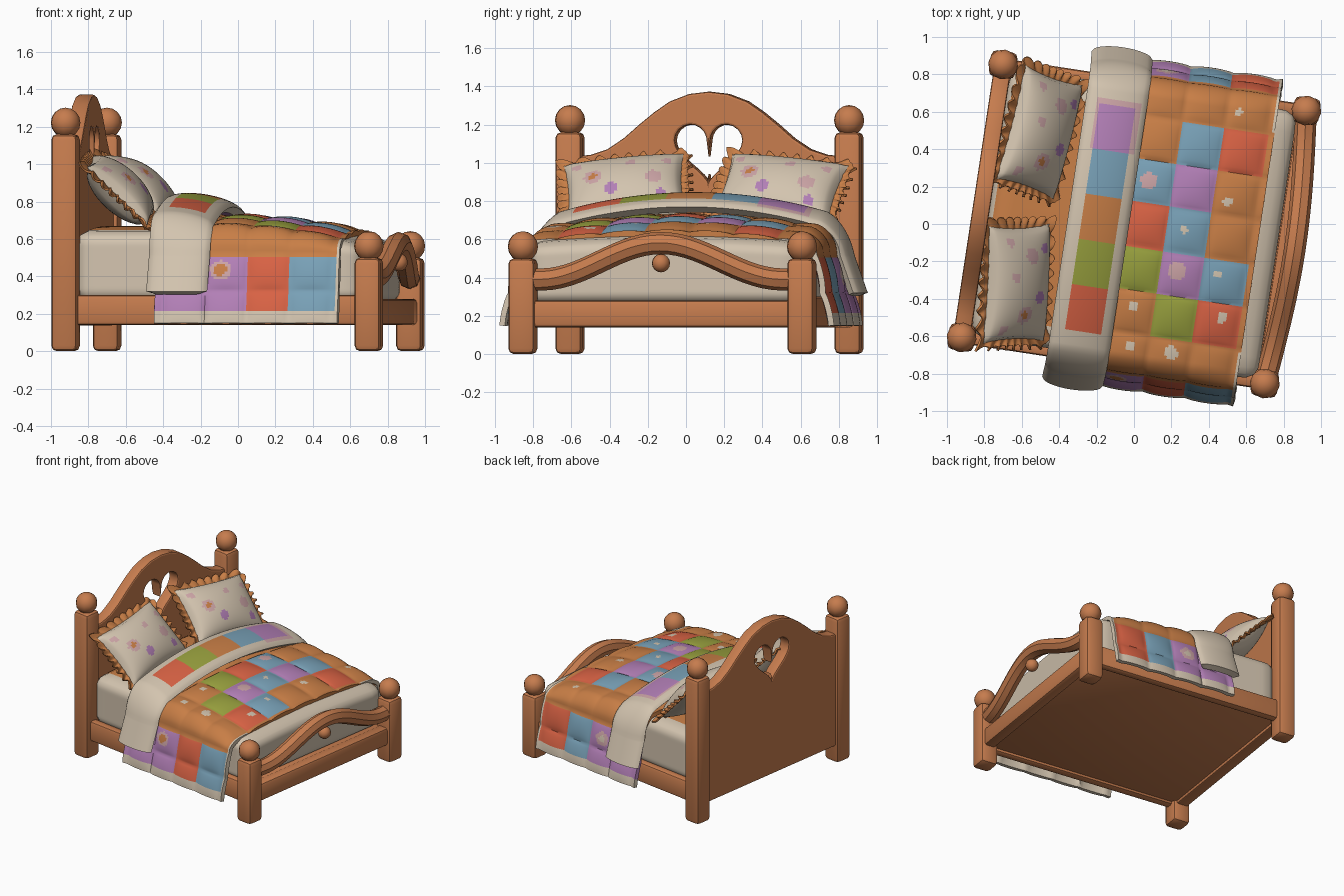
import bpy, bmesh, math
from mathutils import Matrix, Vector

if "Cube" in bpy.data.objects:
    bpy.data.objects.remove(bpy.data.objects["Cube"])

# ---------- colours ----------
def lin(c):
    c /= 255
    return c / 12.92 if c < .04045 else ((c + .055) / 1.055) ** 2.4

NAMES = ["wood", "cream", "orange", "purple", "blue", "green", "red", "pink"]
RGB = [(198, 124, 78), (211, 196, 175), (200, 126, 70), (178, 127, 182),
       (120, 160, 182), (152, 160, 62), (216, 98, 68), (204, 164, 166)]
MATS = []
for n, c in zip(NAMES, RGB):
    m = bpy.data.materials.new(n)
    m.diffuse_color = (lin(c[0]), lin(c[1]), lin(c[2]), 1)
    m.use_nodes = True
    m.node_tree.nodes["Principled BSDF"].inputs["Base Color"].default_value = m.diffuse_color
    MATS.append(m)
W, C, O, P, B, G, R, K = range(8)

# ---------- helpers (x = bed length, head at -x; y = bed width) ----------
def add(name, bm, mats=(W,)):
    bmesh.ops.recalc_face_normals(bm, faces=bm.faces) if len(mats) == 1 else None
    me = bpy.data.meshes.new(name)
    bm.to_mesh(me)
    bm.free()
    ob = bpy.data.objects.new(name, me)
    bpy.context.collection.objects.link(ob)
    for i in mats:
        me.materials.append(MATS[i])
    return ob

def box(name, lo, hi, bev=.02, seg=2):
    bm = bmesh.new()
    bmesh.ops.create_cube(bm, size=1)
    for v in bm.verts:
        v.co = Vector([lo[k] + (v.co[k] + .5) * (hi[k] - lo[k]) for k in range(3)])
    ob = add(name, bm)
    mod = ob.modifiers.new("round", "BEVEL")
    mod.width, mod.segments = bev, seg
    return ob

def ball(name, loc, r):
    bm = bmesh.new()
    bmesh.ops.create_uvsphere(bm, u_segments=12, v_segments=8, radius=r)
    bmesh.ops.translate(bm, verts=bm.verts, vec=loc)
    return add(name, bm)

def grid(name, nu, nv, point, colour, thick=0, tag=None):
    """Sheet over a unit square; point(a, b) gives position, colour(a, b) the material."""
    bm = bmesh.new()
    vs = [[bm.verts.new(point(i / nu, j / nv)) for j in range(nv + 1)] for i in range(nu + 1)]
    for i in range(nu):
        for j in range(nv):
            f = bm.faces.new((vs[i][j], vs[i + 1][j], vs[i + 1][j + 1], vs[i][j + 1]))
            f.material_index = colour((i + .5) / nu, (j + .5) / nv)
    ob = add(name, bm, range(8))
    if thick:
        mod = ob.modifiers.new("thickness", "SOLIDIFY")
        mod.thickness, mod.offset = thick, -1
    return ob

def spot(spots, a, b):
    """Last painted spot covering (a, b), if any."""
    hit = None
    for x, y, r, m in spots:
        if (a - x) ** 2 + (b - y) ** 2 < r * r:
            hit = m
    return hit

# ---------- posts and rails ----------
for s, side in ((-1, "right"), (1, "left")):
    for x, top, end in ((-.82, 1.16, "head"), (.82, .5, "foot")):
        y = s * .738
        box(f"{end}_post_{side}", (x - .071, y - .071, 0), (x + .071, y + .071, top), .03)
        ball(f"{end}_post_ball_{side}", (x, y, top + .062), .08)
    box(f"side_rail_{side}", (-.8, s * .735 - .035, .14), (.8, s * .735 + .035, .3))
box("foot_rail", (.775, -.72, .14), (.865, .72, .28))
box("base_board", (-.79, -.72, .16), (.79, .72, .27), .01)

# ---------- arched foot rail and its knob ----------
cu = bpy.data.curves.new("foot_arch", "CURVE")
cu.dimensions = "3D"
cu.bevel_depth, cu.bevel_resolution, cu.use_fill_caps = .058, 2, True
sp = cu.splines.new("POLY")
sp.points.add(32)
for i, p in enumerate(sp.points):
    y = -.72 + 1.44 * i / 32
    z = .39 + .095 * (1 + math.cos(math.pi * min(1, abs(y) / .64)))
    p.co = (.82 + .05 * math.cos(math.pi * y / 1.44), y, z, 1)
cu.materials.append(MATS[W])
bpy.context.collection.objects.link(bpy.data.objects.new("foot_arch", cu))
ball("foot_knob", (.87, 0, .475), .048)

# ---------- headboard with heart cut-out ----------
half = [(.72, 1.02), (.62, 1.03), (.53, 1.06), (.44, 1.12), (.36, 1.19), (.28, 1.255),
        (.2, 1.31), (.1, 1.348)]
outline = [(-.72, .15), (.72, .15)] + half + [(0, 1.36)] + [(-y, z) for y, z in half[::-1]]
heart = []
for i in range(40):
    t = 2 * math.pi * i / 40
    heart.append((.0119 * 16 * math.sin(t) ** 3, 1.07 + .0119 * (
        13 * math.cos(t) - 5 * math.cos(2 * t) - 2 * math.cos(3 * t) - math.cos(4 * t))))
cu = bpy.data.curves.new("headboard", "CURVE")
cu.dimensions, cu.fill_mode = "2D", "BOTH"
cu.extrude, cu.bevel_depth, cu.bevel_resolution = .034, .012, 1
for pts in (outline, heart):
    sp = cu.splines.new("POLY")
    sp.points.add(len(pts) - 1)
    sp.use_cyclic_u = True
    for p, (y, z) in zip(sp.points, pts):
        p.co = (y, z, 0, 1)
cu.materials.append(MATS[W])
ob = bpy.data.objects.new("headboard", cu)
bpy.context.collection.objects.link(ob)
ob.matrix_world = Matrix(((0, 0, 1, -.82), (1, 0, 0, 0), (0, 1, 0, 0), (0, 0, 0, 1)))

# ---------- mattress: rounded, sagging block ----------
bm = bmesh.new()
bmesh.ops.create_cube(bm, size=2)
bmesh.ops.subdivide_edges(bm, edges=bm.edges, cuts=24, use_grid_fill=True)
H, r = Vector((.775, .725, .205)), .08
for v in bm.verts:
    p = Vector([v.co[k] * H[k] for k in range(3)])
    q = Vector([max(-H[k] + r, min(H[k] - r, p[k])) for k in range(3)])
    p = q + (p - q).normalized() * r
    k = (p.z + H.z) / (2 * H.z)
    p.z += .465 - k * (.07 * max(0, p.x / .77) ** 2 + .03 * (p.y / .72) ** 2)
    v.co = p
bm.normal_update()
for f in bm.faces:
    c = f.calc_center_median()
    f.material_index = O if f.normal.z > .7 and c.x < -.3 and abs(c.y) < .62 else C
add("mattress", bm, range(8))

# ---------- draped cloth section: s runs across the bed and down both sides ----------
def drape(s, top, dome, low, out, end, puff):
    a, sg = abs(s), (1 if s >= 0 else -1)
    edge = top - dome
    if a < .7:
        y, z, t = a, top - dome * (a / .7) ** 2, .0
    elif a < .82:
        t = (a - .7) / .12
        y, z = .7 + .09 * math.sin(t * math.pi / 2), edge + (.52 - edge) * t ** 1.5
    else:
        k, t = (a - .82) / (end - .82), 1.
        y, z = .79 + (out - .79) * k, .52 + (low - .52) * k
    return sg * (y + puff * t), z + puff * (1 - t)

# ---------- patchwork quilt ----------
U0, U1, S1 = -.32, .67, 1.25
TOP = [(O, B, R), (B, P, O), (R, B, O), (G, P, B), (O, G, R)]   # rows from +y to -y
DOTS = [(.465, .677, .02, C), (.477, .193, .025, C), (.27, .01, .02, C), (.485, -.2, .02, C),
        (.066, -.435, .025, C), (.077, -.646, .025, C), (.3, -.65, .036, C),
        (.54, -.425, .028, C), (.265, -.213, .045, K), (.045, .24, .045, K),
        (.03, -.92, .06, K), (.03, -.92, .036, O), (.05, .95, .06, K), (.05, .95, .03, C)]

def quilt_point(a, b):
    u, s = U0 + a * (U1 - U0), S1 * (2 * b - 1)
    puff = .022 * math.sqrt(abs(math.sin(math.pi * (u + .05) / .228)
                                * math.sin(math.pi * (s - .117) / .233)))
    top = .715 - .075 * max(0, (u + .05) / .7) ** 2
    y, z = drape(s, top, .055, .15, .875, S1, puff)
    return u, y, z

def quilt_colour(a, b):
    u, s = U0 + a * (U1 - U0), S1 * (2 * b - 1)
    if abs(s) > 1.17 or (u > .65 and abs(s) > .6):
        return C
    hit = spot(DOTS, u, s)
    if hit is not None:
        return hit
    col = min(2, int((u + .05) / .228)) if u > -.05 else 0
    if abs(s) > .84:
        return (P, R, B)[col] if s < 0 else (P, B, R)[col]
    if abs(s) > .583 or u < -.05 or u > .635:
        return O
    return TOP[min(4, int((.583 - s) / .233))][col]

grid("quilt", 66, 164, quilt_point, quilt_colour, .03)

# ---------- turned-down sheet with a row of patches ----------
def fold_point(a, b):
    t, s = 2 * a - 1, 1.1 * (2 * b - 1)
    u = -.19 + .165 * t
    bulge = .045 * math.sqrt(max(0, 1 - t * t))
    y, z = drape(s, .775 - .025 * t, .1, .32, .86, 1.1, bulge + .02)
    return u - .02 * max(0, abs(s) - .7), y, z

def fold_colour(a, b):
    u, s = -.19 + .165 * (2 * a - 1), 1.1 * (2 * b - 1)
    if -.285 < u < -.08 and abs(s) < .61:
        return (P, B, O, G, R)[int((.61 - s) / .2441)]
    return K if -.3 < u < -.06 and .36 < s < .64 else C

grid("turned_down_sheet", 22, 144, fold_point, fold_colour, .05)

# ---------- pillows with frills ----------
HX, HY = .315, .225
SPOTS = [(-.17, .02, .05, K), (-.17, .02, .022, O), (.17, -.02, .045, K), (.05, .1, .028, K),
         (-.07, -.09, .04, P), (.24, .12, .026, K), (.2, -.13, .03, P), (-.25, .14, .025, K)]

def pillow_side(sign):
    def point(a, b):
        x, y = 2 * a - 1, 2 * b - 1
        h = .115 * max(0, (1 - x * x) * (1 - y * y)) ** .45
        return (sign * HX * x * (1 - .06 * (1 - y * y)), HY * y * (1 - .07 * (1 - x * x)), sign * h)
    return point

def frill_point(a, b):
    t = 2 * math.pi * b
    c, s = math.cos(t), math.sin(t)
    k = 1 / max(abs(c), abs(s))
    ripple = math.sin(t * 30)
    grow = a * (.055 + .014 * ripple) - .025
    return (c * k * (HX + grow), s * k * (HY + grow), .014 * a * math.cos(t * 30))

for s, side in ((-1, "right"), (1, "left")):
    # pillow plane: width along y, leaning back 45 degrees, inner corner raised
    lean = Matrix(((0, -.72, .7, -.575), (1, 0, 0, s * .41), (0, .7, .72, .86), (0, 0, 0, 1)))
    lean = lean @ Matrix.Rotation(-s * math.radians(8), 4, "Z")
    parts = [
        grid(f"pillow_front_{side}", 36, 28, pillow_side(1), lambda a, b: (
            lambda h: C if h is None else h)(spot(SPOTS, HX * (2 * a - 1), HY * (2 * b - 1)))),
        grid(f"pillow_back_{side}", 18, 14, pillow_side(-1), lambda a, b: C),
        grid(f"pillow_frill_{side}", 3, 240, frill_point, lambda a, b: O, .012)]
    for ob in parts:
        ob.matrix_world = lean

# ---------- smooth shading, then turn the whole bed ----------
bpy.ops.object.select_all(action="SELECT")
bpy.context.view_layer.objects.active = bpy.data.objects["headboard"]
bpy.ops.object.convert(target="MESH")
bpy.ops.object.shade_smooth_by_angle(angle=math.radians(40))
turn = Matrix.Rotation(math.radians(-8.65), 4, "Z")
for ob in bpy.context.scene.objects:
    ob.matrix_world = turn @ ob.matrix_world
